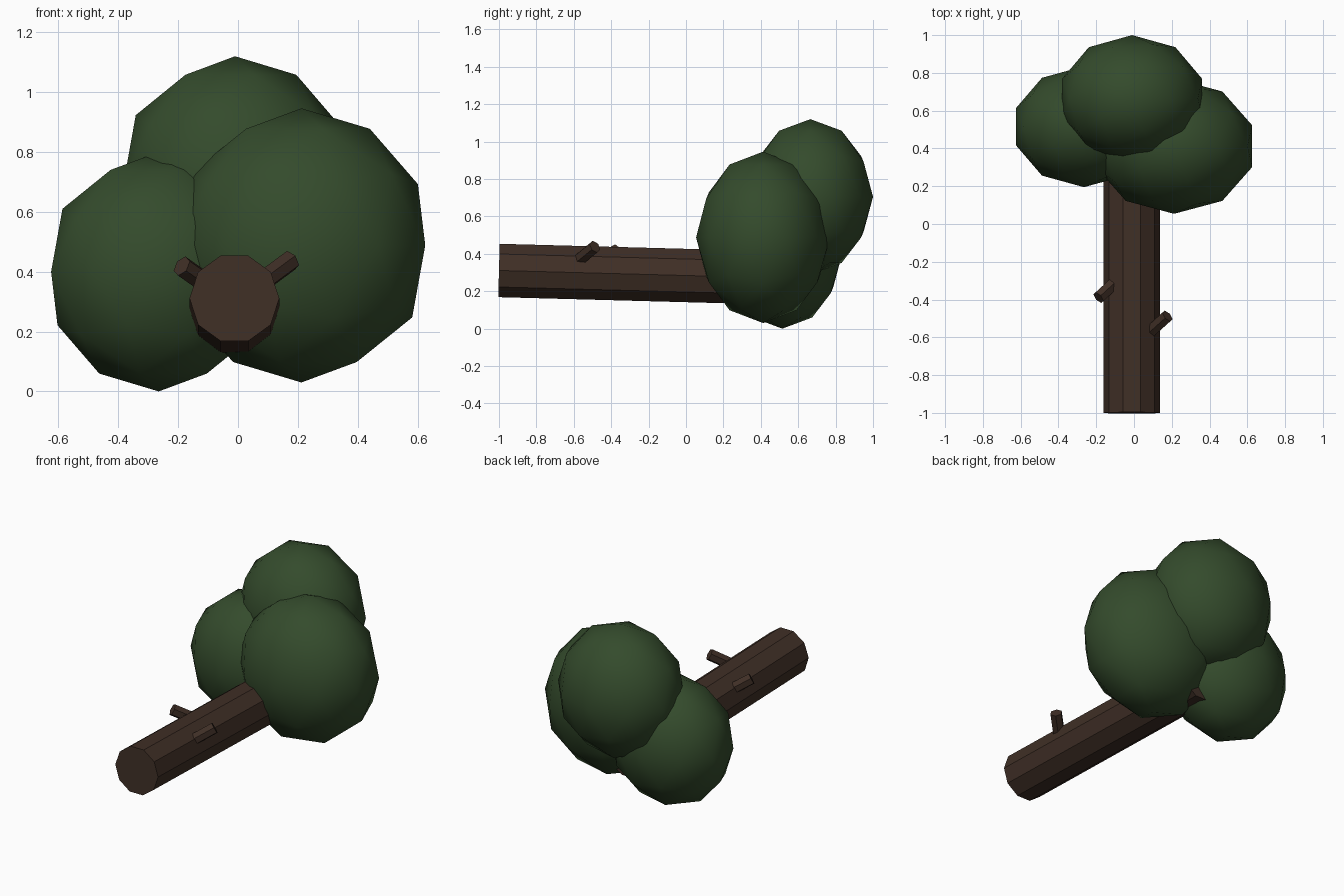
import bpy
from mathutils import Vector

if "Cube" in bpy.data.objects:
    bpy.data.objects.remove(bpy.data.objects["Cube"])


def material(name, rgb):
    m = bpy.data.materials.new(name)
    m.diffuse_color = (*rgb, 1)
    m.use_nodes = True
    m.node_tree.nodes["Principled BSDF"].inputs["Base Color"].default_value = m.diffuse_color
    return m


bark = material("dark bark brown", (0.050, 0.028, 0.019))
leaf = material("deep leaf green", (0.034, 0.070, 0.025))


def log(name, start, end, radius, sides, spin=0.0):
    """Flat-sided cylinder running from start to end."""
    a, b = Vector(start), Vector(end)
    bpy.ops.mesh.primitive_cylinder_add(vertices=sides, radius=radius,
                                        depth=(b - a).length, location=(a + b) / 2)
    ob = bpy.context.object
    ob.name = name
    ob.rotation_mode = 'QUATERNION'
    ob.rotation_quaternion = (b - a).to_track_quat('Z', 'Y')
    ob.data.materials.append(bark)
    return ob


def leaf_clump(name, centre, radii):
    """Smooth low-poly ellipsoid of leaves."""
    bpy.ops.mesh.primitive_ico_sphere_add(subdivisions=2, radius=1, location=centre)
    ob = bpy.context.object
    ob.name = name
    ob.scale = radii
    bpy.ops.object.transform_apply(location=False, rotation=False, scale=True)
    bpy.ops.object.shade_smooth()
    ob.data.materials.append(leaf)


# Fallen ten-sided trunk, dipping slightly towards the crown; flat side on top
trunk = log("trunk", (-0.012, -1.0, 0.311), (-0.012, 0.60, 0.268), 0.15, 10)
# primitive starts with a corner on its y axis: turn it so a flat faces up
for v in trunk.data.vertices:
    x, y, z = v.co
    v.co = (y, -x, z)

# Broken branch stubs
log("right_branch_stub", (0.085, -0.57, 0.37), (0.177, -0.487, 0.438), 0.036, 6)
log("left_branch_stub", (-0.09, -0.30, 0.35), (-0.188, -0.39, 0.419), 0.036, 6)

# Crown
leaf_clump("right_leaves", (0.212, 0.412, 0.488), (0.435, 0.358, 0.458))
leaf_clump("left_leaves", (-0.265, 0.515, 0.40), (0.378, 0.32, 0.40))
leaf_clump("top_leaves", (-0.01, 0.665, 0.705), (0.39, 0.335, 0.415))
